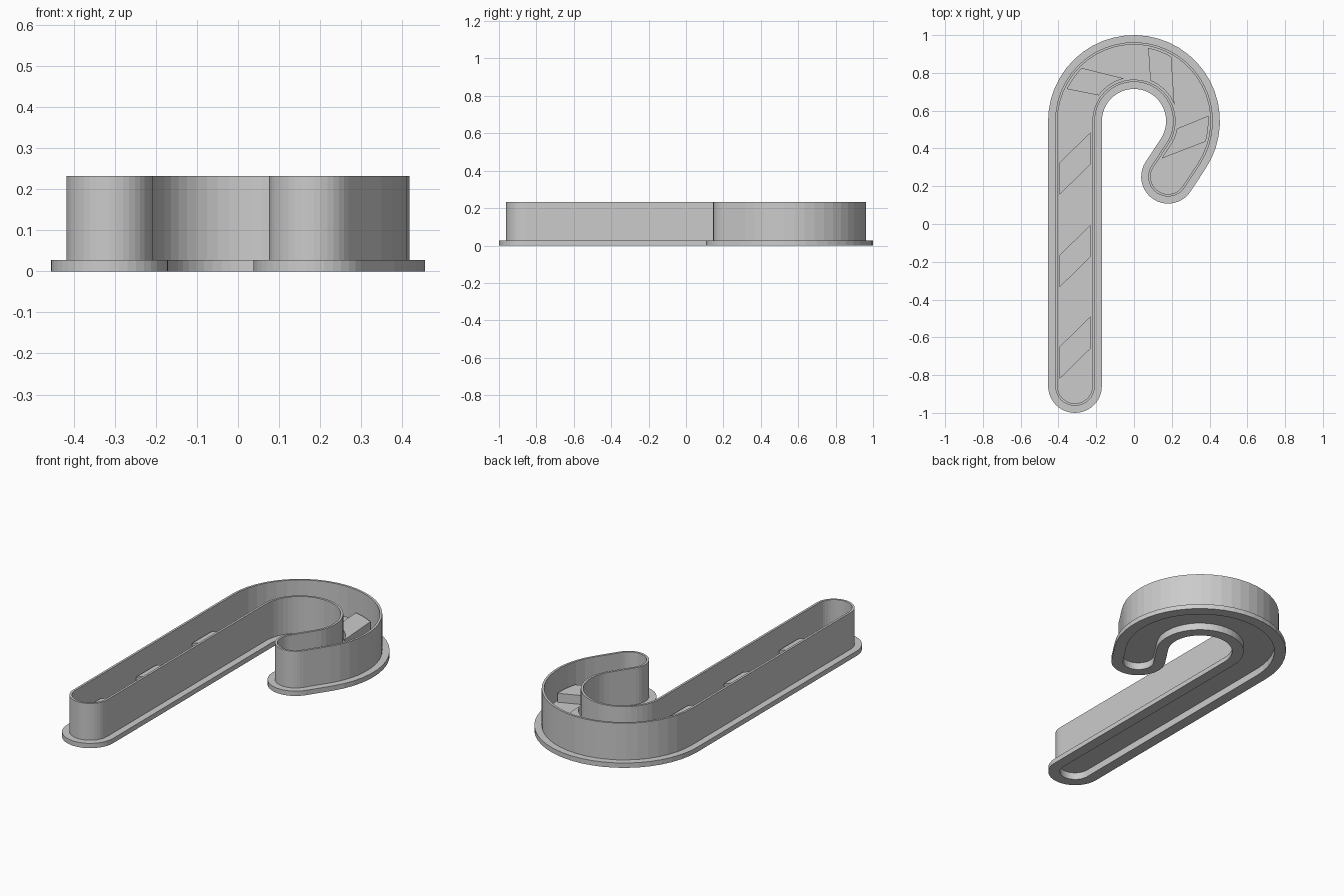
import bpy, bmesh
from math import sin, cos, radians
from mathutils import Vector

if "Cube" in bpy.data.objects:
    bpy.data.objects.remove(bpy.data.objects["Cube"])

grey = bpy.data.materials.new("plain grey")
grey.use_nodes = True
grey.diffuse_color = (0.6, 0.6, 0.6, 1)
grey.node_tree.nodes["Principled BSDF"].inputs["Base Color"].default_value = (0.6, 0.6, 0.6, 1)

# Centre line of the cane: straight stick, round hook, short straight tail
R, X0, Y0, YC = 0.3125, -0.3125, -0.8575, 0.545
STICK = YC - Y0
END_ANGLE = -33.3
TAIL = 0.147


def bend(deg):
    """Distance along the centre line at a hook angle."""
    return STICK + radians(180 - deg) * R


def point(s, o):
    """Point at distance s along the centre line, offset o to the outer side."""
    if s <= STICK:
        return Vector((X0 - o, Y0 + s))
    t = min(s, bend(END_ANGLE))
    a = radians(180) - (t - STICK) / R
    radial = Vector((cos(a), sin(a)))
    along = Vector((sin(a), -cos(a)))
    return Vector((0, YC)) + radial * (R + o) + along * (s - t)


def outline(o):
    """Closed outline at distance o around the centre line."""
    steps = [0] + [bend(180 + (END_ANGLE - 180) * i / 28) for i in range(29)]
    last = bend(END_ANGLE) + TAIL
    steps.append(last)
    pts = [point(s, o) for s in steps]
    tip = point(last, 0)
    n = 20
    for i in range(1, n):
        a = radians(END_ANGLE - 180 * i / n)
        pts.append(tip + Vector((cos(a), sin(a))) * o)
    pts += [point(s, -o) for s in reversed(steps)]
    for i in range(1, n):
        a = radians(-180 * i / n)
        pts.append(Vector((X0 + o * cos(a), Y0 + o * sin(a))))
    return pts


def finish(bm, name):
    bmesh.ops.recalc_face_normals(bm, faces=bm.faces)
    mesh = bpy.data.meshes.new(name)
    bm.to_mesh(mesh)
    bm.free()
    mesh.materials.append(grey)
    bpy.context.collection.objects.link(bpy.data.objects.new(name, mesh))


def sweep(name, profile, ring):
    """Run an (offset, height) profile round the outline."""
    bm = bmesh.new()
    loops = [[bm.verts.new((p.x, p.y, z)) for p in outline(o)] for o, z in profile]
    pairs = list(zip(loops, loops[1:]))
    if ring:
        pairs.append((loops[-1], loops[0]))
    else:
        bm.faces.new(loops[0])
        bm.faces.new(loops[-1])
    for a, b in pairs:
        for i in range(len(a)):
            bm.faces.new((a[i - 1], a[i], b[i], b[i - 1]))
    finish(bm, name)


INNER = 0.0815

# Flanged base and thin cutting wall, with a low inner ledge
sweep("cutter_wall", [(0.1425, 0), (0.1425, 0.027), (0.105, 0.027), (0.105, 0.232),
                      (0.0925, 0.232), (0.0925, 0.06), (INNER, 0.06), (INNER, 0)], True)

# Recessed floor plate
sweep("floor_plate", [(INNER, 0.04), (INNER, 0.06)], False)


# Raised slanted stripes, given by their outer and inner ranges
def stripe(name, outer, inner, n=8):
    bm = bmesh.new()
    rows = []
    for i in range(n + 1):
        f = i / n
        a = point(outer[0] + (outer[1] - outer[0]) * f, INNER)
        b = point(inner[0] + (inner[1] - inner[0]) * f, -INNER)
        rows.append([bm.verts.new((p.x, p.y, z))
                     for p, z in ((a, 0.055), (b, 0.055), (b, 0.11), (a, 0.11))])
    for p, q in zip(rows, rows[1:]):
        for k in range(4):
            bm.faces.new((p[k - 1], p[k], q[k], q[k - 1]))
    bm.faces.new(rows[0])
    bm.faces.new(rows[-1])
    finish(bm, name)


for i, y in enumerate((-0.82, -0.335, 0.155)):
    s = y - Y0
    stripe(f"stick_stripe_{i + 1}", (s, s + 0.17), (s + 0.16, s + 0.33), 1)

hook = (((154.5, 134.5), (144, 103)), ((79, 60), (68, 22)), ((4, -16), (-10, -49)))
for i, (outer, inner) in enumerate(hook):
    stripe(f"hook_stripe_{i + 1}", [bend(a) for a in outer], [bend(a) for a in inner])
